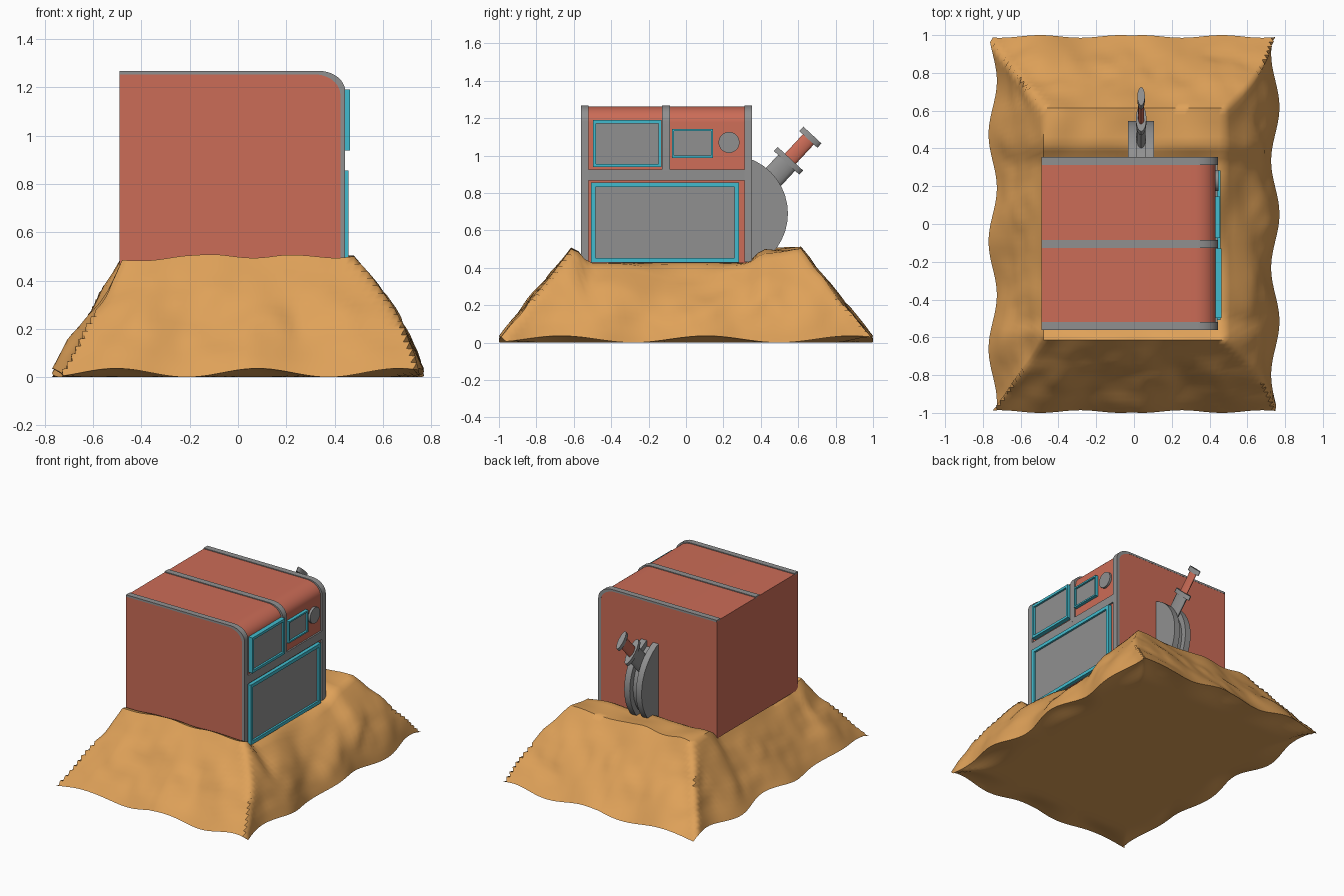
import bpy, bmesh, math
from mathutils import Vector, Matrix, noise

if "Cube" in bpy.data.objects:
    bpy.data.objects.remove(bpy.data.objects["Cube"])


def mat(name, rgb):
    m = bpy.data.materials.new(name)
    m.diffuse_color = (*rgb, 1)
    m.use_nodes = True
    m.node_tree.nodes["Principled BSDF"].inputs["Base Color"].default_value = m.diffuse_color
    return m


RED = mat("clay_red", (0.60, 0.15, 0.095))
GREY = mat("metal_grey", (0.28, 0.28, 0.28))
CYAN = mat("trim_cyan", (0.055, 0.50, 0.62))
SAND = mat("sand", (0.74, 0.36, 0.10))


def finish(name, bm, material, smooth=None):
    bmesh.ops.recalc_face_normals(bm, faces=bm.faces[:])
    me = bpy.data.meshes.new(name)
    bm.to_mesh(me)
    bm.free()
    me.materials.append(material)
    ob = bpy.data.objects.new(name, me)
    bpy.context.collection.objects.link(ob)
    if smooth:
        bpy.ops.object.select_all(action='DESELECT')
        ob.select_set(True)
        bpy.context.view_layer.objects.active = ob
        bpy.ops.object.shade_smooth_by_angle(angle=math.radians(smooth))
    return ob


def extrude_xz(name, pts, y0, y1, material, smooth=None):
    bm = bmesh.new()
    f = bm.faces.new([bm.verts.new((x, y0, z)) for x, z in pts])
    r = bmesh.ops.extrude_face_region(bm, geom=[f])
    vs = [v for v in r["geom"] if isinstance(v, bmesh.types.BMVert)]
    bmesh.ops.translate(bm, verts=vs, vec=(0, y1 - y0, 0))
    return finish(name, bm, material, smooth)


def box(name, x0, x1, y0, y1, z0, z1, material):
    return extrude_xz(name, [(x0, z0), (x1, z0), (x1, z1), (x0, z1)], y0, y1, material)


def cyl(name, centre, axis, depth, r, material, squash=1.0, segs=32):
    """Cylinder along axis (in the yz plane), squashed along x."""
    bm = bmesh.new()
    rot = Vector((0, 0, 1)).rotation_difference(Vector(axis)).to_matrix().to_4x4()
    m = Matrix.Translation(centre) @ Matrix.Diagonal((squash, 1, 1, 1)) @ rot
    bmesh.ops.create_cone(bm, cap_ends=True, segments=segs, radius1=r, radius2=r,
                          depth=depth, matrix=m)
    return finish(name, bm, material, 35)


def arc(x0, x1, ztop, zlow, rx=0.11, rz=0.085, n=10):
    """Profile from lower front, round the top front edge, to the back."""
    pts = [(x1, zlow)]
    for i in range(n + 1):
        a = math.pi / 2 * i / n
        pts.append((x1 - rx + rx * math.cos(a), ztop - rz + rz * math.sin(a)))
    return pts + [(x0, ztop)]


# Main body with one rounded top edge
X0, XF, ZB = -0.49, 0.432, 0.425
extrude_xz("body", arc(X0, XF, 1.262, ZB) + [(X0, ZB)], -0.56, 0.353, RED, 35)

# Grey straps running over the top and down the face
for name, y0, y1, zl in (("strap_front", -0.561, -0.52, 0.43),
                         ("strap_middle", -0.128, -0.085, 0.90),
                         ("strap_back", 0.312, 0.354, 0.43)):
    outer = arc(X0, 0.444, 1.268, zl)
    inner = arc(X0, 0.424, 1.254, zl)
    extrude_xz(name, outer + inner[::-1], y0, y1, GREY, 35)
box("face_band", 0.42, 0.443, -0.53, 0.32, 0.866, 0.925, GREY)


# Framed panels on the face
def panel(name, y0, y1, z0, z1, t, x):
    box(name + "_glass", 0.42, x - 0.014, y0 + t / 2, y1 - t / 2, z0 + t / 2, z1 - t / 2, GREY)
    for s, a, b, c, d in (("bottom", y0, y1, z0, z0 + t), ("top", y0, y1, z1 - t, z1),
                          ("side_a", y0, y0 + t, z0 + t, z1 - t),
                          ("side_b", y1 - t, y1, z0 + t, z1 - t)):
        box(name + "_frame_" + s, 0.42, x, a, b, c, d, CYAN)


panel("upper_panel", -0.498, -0.13, 0.938, 1.19, 0.018, 0.463)
panel("small_panel", -0.075, 0.145, 0.988, 1.142, 0.011, 0.455)
panel("lower_panel", -0.508, 0.283, 0.428, 0.856, 0.024, 0.457)
cyl("knob", (0.433, 0.23, 1.07), (1, 0, 0), 0.03, 0.056, GREY)

# Slotted wheel at the back, half sunk in the body
WX = 0.038
for name, x, d, r in (("wheel_plate_left", -0.009, 0.044, 0.313),
                      ("wheel_core", WX, 0.06, 0.275),
                      ("wheel_plate_right", 0.084, 0.044, 0.313)):
    cyl(name, (x, 0.232, 0.69), (1, 0, 0), d, r, GREY, segs=40)

# Flat lever rising from the wheel slot
AX = Vector((0, 0.68, 0.733)).normalized()
P0 = Vector((WX, 0.548, 0.972))
for name, s, d, r, m, q in (("lever_collar", -0.09, 0.18, 0.062, GREY, 0.38),
                            ("lever_flange", 0.0, 0.03, 0.093, GREY, 0.3),
                            ("lever_shaft", 0.08, 0.16, 0.04, RED, 0.4),
                            ("lever_tip", 0.172, 0.032, 0.066, GREY, 0.3)):
    cyl(name, P0 + AX * s, AX, d, r, m, q, 16)


# Sand mound: square height grid on top, flat underside
def sstep(a, b, x):
    t = min(1, max(0, (x - a) / (b - a)))
    return t * t * (3 - 2 * t)


def rim(u, v):
    """Wavy outline scale and lift for a direction on the unit square."""
    side = abs(u) > abs(v)
    w = math.sin((v if side else u) * 11 + (1.0 if u > 0 else 2.6))
    out = (0.748 + 0.022 * w, 0.985) if side else (0.748, 0.985 + 0.007 * w)
    return out, 0.018 + 0.018 * math.sin((v if side else u) * 8 + 0.7)


def sand_point(u, v, top):
    d = max(abs(u), abs(v), 1e-6)
    a, b = u / d, v / d
    (ex, ey), lift = rim(a, b)
    if not top:
        return Vector((a * ex * d, b * ey * d, lift * sstep(0.8, 1, d)))
    t = max(0, (d - 0.5) / 0.5)
    k = min(1, d / 0.5)
    x = a * k * (0.48 + (ex - 0.48) * t)
    y = b * k * (0.61 + (ey - 0.61) * t)
    if a > 0:
        x += 0.05 * math.sin(math.pi * t) * sstep(0.7, 1, a)
    # plateau rises towards both ends and dips below the face
    rise = sstep(0.50, 0.60, -y) if y < 0 else sstep(0.31, 0.42, y)
    h = 0.425 + 0.07 * rise
    h -= 0.075 * math.exp(-(y / 0.2) ** 2) * sstep(0.40, 0.5, x)
    z = lift + (h - lift) * (1 - t)
    fade = math.sin(math.pi * t) if t > 0 else 0
    p = Vector((x, y, z))
    n1 = noise.noise(p * 4.5) + 0.5 * noise.noise(p * 10)
    n2 = noise.noise(p * 5 + Vector((7, 3, 1)))
    x += a * 0.025 * n1 * fade
    y += b * 0.025 * n1 * fade
    z += 0.03 * n2 * (1 - t) * max(rise, min(1, t * 4))
    return Vector((x, y, z))


bm = bmesh.new()
for top in (True, False):
    g = bmesh.ops.create_grid(bm, x_segments=64, y_segments=64, size=1)
    for vert in g["verts"]:
        vert.co = sand_point(vert.co.x, vert.co.y, top)
bmesh.ops.remove_doubles(bm, verts=bm.verts[:], dist=0.0005)
# fit the outline to the overall length
ym = max(abs(v.co.y) for v in bm.verts)
zm = min(v.co.z for v in bm.verts)
for v in bm.verts:
    v.co.y /= ym
    v.co.z -= zm
finish("sand_mound", bm, SAND, 50)
